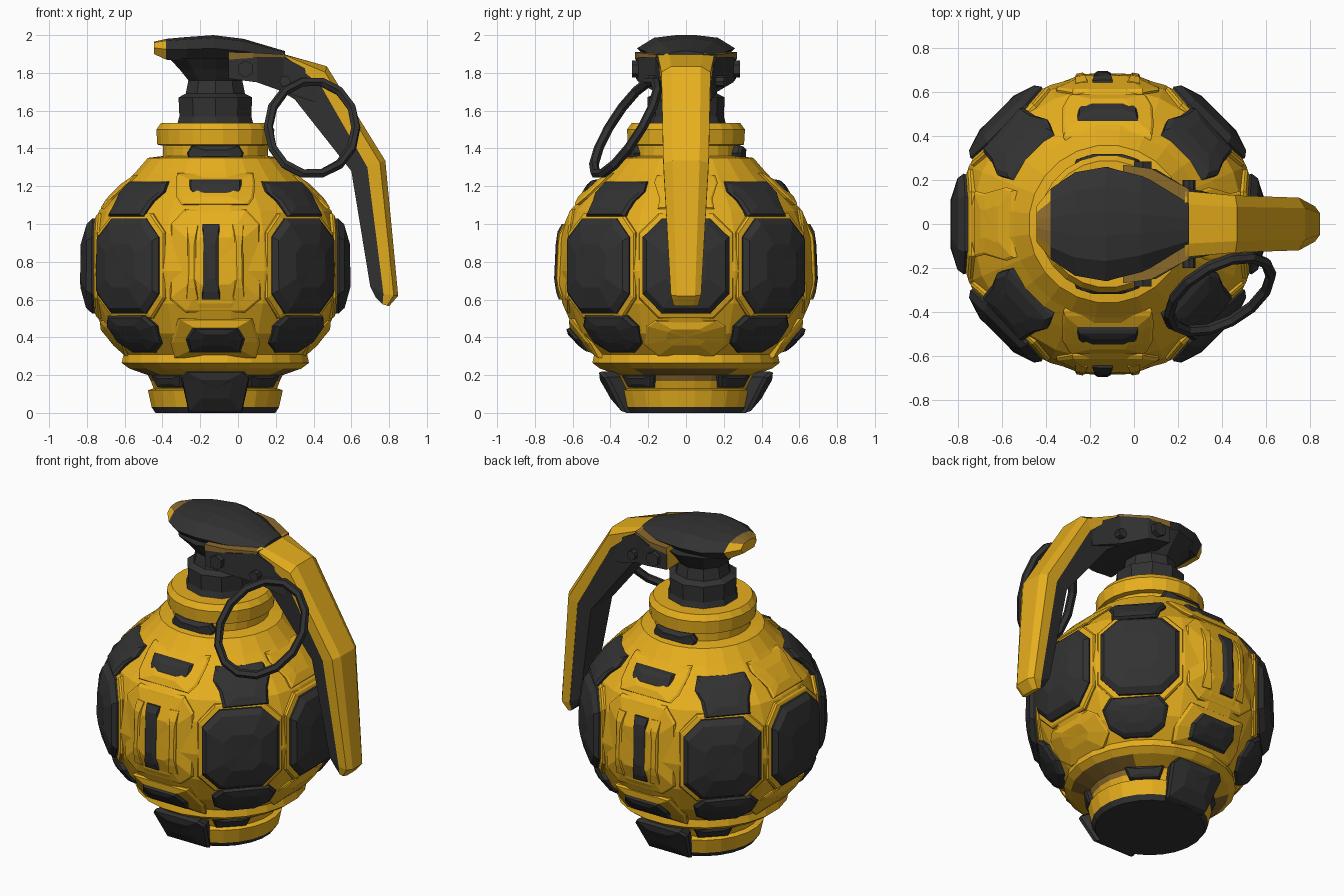
import bpy, bmesh, math
from mathutils import Vector, Matrix

if "Cube" in bpy.data.objects:
    bpy.data.objects.remove(bpy.data.objects["Cube"])

CX = -0.12  # axis of the round body


def material(name, rgb):
    m = bpy.data.materials.new(name)
    m.diffuse_color = (*rgb, 1)
    m.use_nodes = True
    m.node_tree.nodes["Principled BSDF"].inputs["Base Color"].default_value = m.diffuse_color
    return m


YELLOW = material("warm_yellow", (0.80, 0.43, 0.013))
DARK = material("charcoal", (0.032, 0.032, 0.032))
BROWN = material("worn_bronze", (0.26, 0.145, 0.025))


def finish(name, bm, mats, rule=None):
    bmesh.ops.recalc_face_normals(bm, faces=bm.faces)
    if rule:
        for f in bm.faces:
            f.material_index = int(rule(f.calc_center_median(), f.normal))
    me = bpy.data.meshes.new(name)
    bm.to_mesh(me)
    bm.free()
    for m in mats:
        me.materials.append(m)
    ob = bpy.data.objects.new(name, me)
    bpy.context.collection.objects.link(ob)
    return ob


def skin(bm, rings, closed=False):
    """Bridge equal-length rings of points; cap both ends unless closed."""
    vs = [[bm.verts.new(p) for p in r] for r in rings]
    n = len(vs[0])
    pairs = list(zip(vs, vs[1:])) + ([(vs[-1], vs[0])] if closed else [])
    for a, b in pairs:
        for i in range(n):
            j = (i + 1) % n
            bm.faces.new((a[i], a[j], b[j], b[i]))
    if not closed:
        bm.faces.new(vs[0])
        bm.faces.new(vs[-1])
    return vs


def polar(r, deg, z):
    a = math.radians(deg)
    return Vector((CX + r * math.cos(a), r * math.sin(a), z))


def lathe(name, profile, seg, mats, rule=None):
    bm = bmesh.new()
    skin(bm, [[polar(r, (i + .5) * 360 / seg, z) for i in range(seg)] for r, z in profile])
    return finish(name, bm, mats, rule)


# Body, base foot and collar in one turned profile
BODY = [(.32, 0), (.34, .03), (.36, .12), (.33, .13), (.345, .17), (.36, .20), (.46, .235), (.50, .265),
        (.49, .31), (.59, .42), (.66, .58), (.685, .75), (.665, .95), (.62, 1.07), (.52, 1.18),
        (.43, 1.27), (.36, 1.35), (.28, 1.36), (.28, 1.415), (.31, 1.42), (.315, 1.50), (.29, 1.535)]


def body_colour(c, n):
    if .17 < c.z < .235 and abs(c.y) < .28:
        return 2  # worn band under the skirt
    return c.z < .02


lathe("body", BODY, 24, [YELLOW, DARK, BROWN], body_colour)


def radius(z):
    for (r0, z0), (r1, z1) in zip(BODY, BODY[1:]):
        if z0 <= z <= z1:
            return r0 + (r1 - r0) * (z - z0) / (z1 - z0)
    return BODY[-1][0]


def plate(name, azimuth, outline, h, mat, bevel=.88, rfun=radius):
    """Domed plate wrapped on the body; outline in (degrees, height)."""
    bm = bmesh.new()
    cu = sum(p[0] for p in outline) / len(outline)
    cz = sum(p[1] for p in outline) / len(outline)

    def ring(scale, lift):
        out = []
        for u, z in outline:
            zz = cz + (z - cz) * scale
            out.append(polar(rfun(zz) + lift, azimuth + cu + (u - cu) * scale, zz))
        return out
    vs = skin(bm, [ring(1, -.04), ring(1, h * .6), ring(bevel, h), ring(.45, h)])
    bmesh.ops.poke(bm, faces=[f for f in bm.faces if set(f.verts) == set(vs[-1])])
    return finish(name, bm, [mat])


def symmetric(half):
    """Mirror right-hand outline points, listed bottom to top."""
    return half + [(-u, z) for u, z in reversed(half)]


def grown(pts, du, dz):
    zs = [p[1] for p in pts]
    mid = (min(zs) + max(zs)) / 2
    return [(u + math.copysign(du, u), z + math.copysign(dz, z - mid)) for u, z in pts]


OCTAGON = symmetric([(11, .525), (19.3, .63), (19.3, .93), (11, 1.03)])
UPPER = symmetric([(12, 1.04), (14, 1.12), (18, 1.17), (17, 1.225)])
LOWER = symmetric([(9, .32), (17, .37), (18, .46), (13, .515)])

# Large side panels, with yellow frames
for az in (0, 45, 135, 180, 225, 315):
    plate(f"panel_frame_{az}", az, grown(OCTAGON, 2.4, .025), .018, YELLOW, .97)
    plate(f"side_panel_{az}", az, OCTAGON, .045, DARK)

# Small panels above and below the diagonal ones, turned slightly to the x axis; foot gaps
for az, toward in ((45, -1), (135, 1), (225, -1), (315, 1)):
    plate(f"upper_panel_{az}", az + toward * 3, UPPER, .035, DARK)
    plate(f"lower_panel_{az}", az + toward * 3, LOWER, .035, DARK)
    plate(f"foot_gap_{az}", az, symmetric([(15, .135), (18, .20)]), .03, DARK)

# Shoulder and skirt ridges above and below the two end panels
for az in (0, 180):
    plate(f"skirt_ridge_{az}", az, symmetric([(17, .30), (24, .36), (20, .46), (15, .49)]), .012, YELLOW, .94)
    plate(f"shoulder_ridge_{az}", az, symmetric([(14, 1.08), (14, 1.13), (20, 1.22), (20, 1.26)]), .018, YELLOW, .92)

# Front and back: yellow centre plate with slots
for side, az in (("front", 270), ("back", 90)):
    plate(side + "_centre_plate", az, symmetric([(14, .53), (21, .60), (21, 1.0), (15, 1.08)]), .014, YELLOW, .96)
    plate(side + "_tall_slot", 268 if az == 270 else 92, symmetric([(4, .60), (4, 1.0)]), .019, DARK, .8)
    for s in (-1, 1):
        plate(f"{side}_rib_{s}", az + s * 10.5, symmetric([(2.5, .60), (2.5, 1.0)]), .02, YELLOW, .7)
    plate(side + "_top_frame", az, symmetric([(17, 1.10), (21, 1.14), (25, 1.22), (27, 1.27)]), .025, YELLOW, .92)
    plate(side + "_top_slot", az, symmetric([(12, 1.15), (15, 1.18), (16, 1.235)]), .035, DARK, .9,
          lambda z: .505 - .6 * (z - 1.19))
    plate(side + "_low_frame", az, symmetric([(25, .29), (25, .37), (18, .50)]), .025, YELLOW, .92)
    plate(side + "_low_slot", az, symmetric([(15, .32), (15.5, .39), (11, .45)]), .042, DARK)
    plate(side + "_collar_slot", az, symmetric([(26, 1.335), (29, 1.375), (24, 1.415)]), .035, DARK, .9,
          lambda z: .29)
    # Dark foot pad
    plate(side + "_foot_pad", az, symmetric([(24, 0), (24, .19), (19, .22)]), .05, DARK, .92,
          lambda z: .315 + .55 * z)

# Neck under the head
lathe("neck", [(.22, 1.50), (.20, 1.57), (.205, 1.67), (.165, 1.69), (.15, 1.76), (.20, 1.82), (.26, 1.88)],
      10, [DARK])

# Oval head cap, built from stations (x, half width, bottom, top); worn yellow tip
bm = bmesh.new()
skin(bm, [[Vector((x, y * w, lo + (hi - lo) * t)) for y, t in
           ((-1, .5), (-.7, 0), (.7, 0), (1, .5), (.65, .9), (.2, 1), (-.2, 1), (-.65, .9))]
          for x, w, lo, hi in ((-.445, .08, 1.90, 1.965), (-.38, .16, 1.87, 1.98), (-.27, .235, 1.86, 1.99),
                               (-.13, .26, 1.86, 2.0), (.03, .22, 1.85, 1.98), (.25, .12, 1.84, 1.915))])
finish("head_cap", bm, [DARK, YELLOW, BROWN],
       lambda c, n: 0 if c.x > -.36 else 2 if n.z > .7 else 1)


def box_loft(name, stations, mats, rule=None):
    bm = bmesh.new()
    skin(bm, [[Vector((x, y * w, z)) for y, z in ((-1, lo), (1, lo), (1, hi), (-1, hi))]
              for x, w, lo, hi in stations])
    return finish(name, bm, mats, rule)


# Lever bracket (yellow rear end) and its thin worn trim
box_loft("bracket", [(-.05, .265, 1.77, 1.885), (.10, .25, 1.75, 1.885), (.24, .165, 1.70, 1.885),
                     (.42, .125, 1.64, 1.79)], [DARK, YELLOW], lambda c, n: n.x < -.7)
box_loft("bracket_trim", [(-.05, .27, 1.87, 1.91), (.08, .252, 1.88, 1.907), (.25, .16, 1.882, 1.897)],
         [BROWN, DARK, YELLOW], lambda c, n: 1 if n.x > .7 else 2 if n.x < -.7 else 0)

# Safety lever: stations (outer, middle, inner, half width)
LEVER = [((.23, 1.903), (.25, 1.888), (.15, 1.75), .15), ((.47, 1.835), (.44, 1.73), (.30, 1.66), .13),
         ((.78, 1.335), (.685, 1.30), (.60, 1.28), .12), ((.848, .62), (.77, .63), (.70, .67), .08),
         ((.80, .565), (.765, .575), (.73, .61), .065)]


def lever_part(name, a, b, section, mat):
    bm = bmesh.new()
    rings = []
    for s in LEVER:
        p, q = Vector(s[a]), Vector(s[b])
        pts = [(y * s[3], p.lerp(q, t)) for y, t in section]
        rings.append([Vector((v.x, y, v.y)) for y, v in pts])
    skin(bm, rings)
    return finish(name, bm, [mat])


lever_part("lever_shell", 0, 1, [(-1, 1), (-1, .3), (-.6, 0), (.6, 0), (1, .3), (1, 1)], YELLOW)
lever_part("lever_core", 1, 2, [(-.98, 0), (.98, 0), (.9, 1), (-.9, 1)], DARK)


# Pivot bolt and cross pin
def pin(name, x, z, r, length, sides):
    bm = bmesh.new()
    bmesh.ops.create_cone(bm, cap_ends=True, segments=sides, radius1=r, radius2=r, depth=length,
                          matrix=Matrix.Translation((x, 0, z)) @ Matrix.Rotation(math.pi / 2, 4, 'X'))
    finish(name, bm, [DARK])


pin("pivot_bolt", .04, 1.82, .045, .57, 6)
pin("cross_pin", .25, 1.755, .03, .40, 8)

# Pull ring, tilted outward: y follows a sloping plane
bm = bmesh.new()
centre = Vector((.392, -.32, 1.51))
normal = Vector((.38, -1, .58)).normalized()
rings = []
for i in range(14):
    a = 2 * math.pi * i / 14
    dx, dz = .232 * math.cos(a), .248 * math.sin(a)
    d = Vector((dx, .38 * dx + .58 * dz, dz))
    out = d.normalized()
    rings.append([centre + d + out * (.026 * math.cos(k * math.pi / 3)) + normal * (.026 * math.sin(k * math.pi / 3))
                  for k in range(6)])
skin(bm, rings, closed=True)
finish("pull_ring", bm, [DARK])
